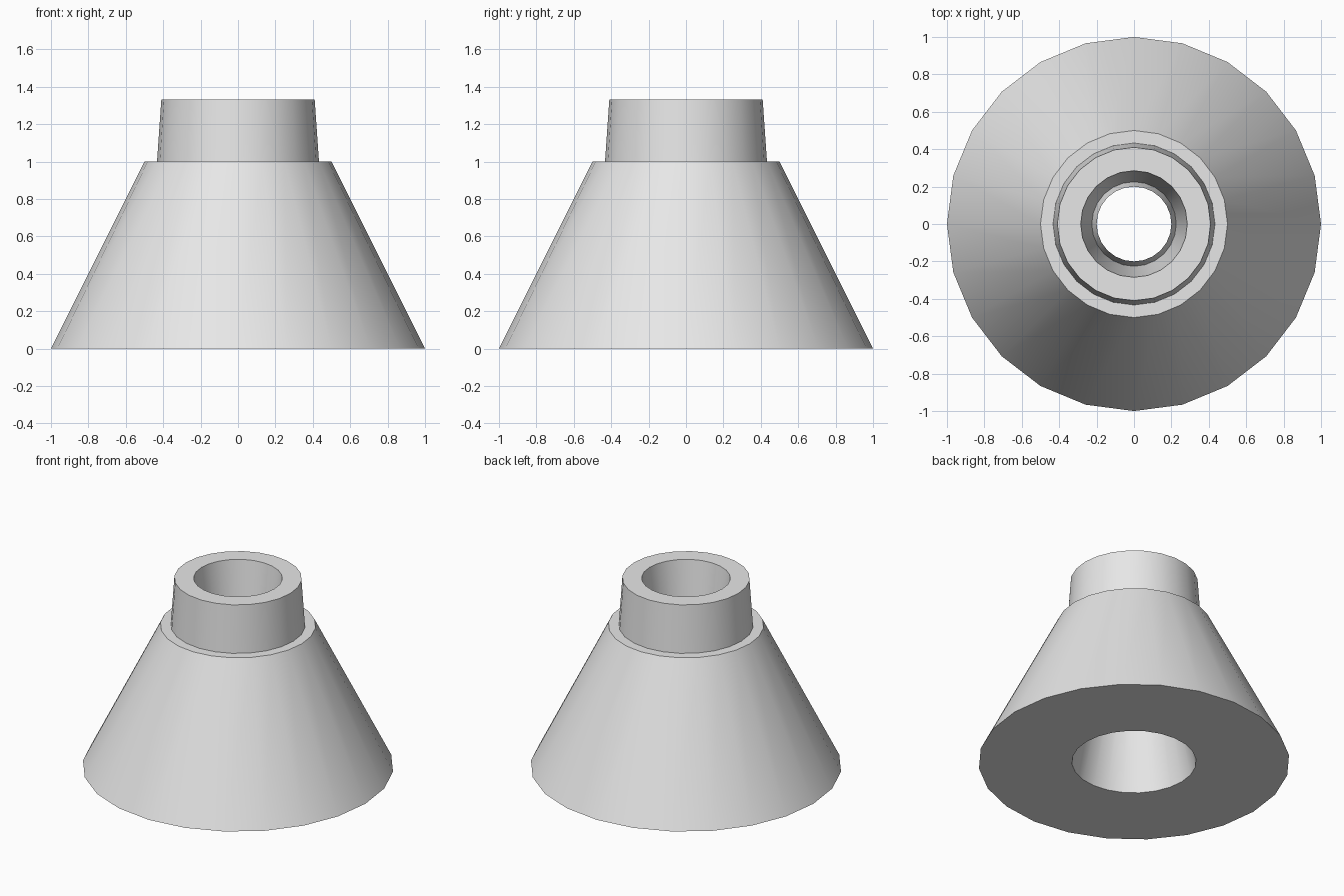
import bpy
import bmesh
from math import cos, sin, tau, radians

SIDES = 24

cube = bpy.data.objects.get("Cube")
if cube:
    bpy.data.objects.remove(cube, do_unlink=True)

# Plain grey material
grey = bpy.data.materials.new("light_grey")
grey.use_nodes = True
colour = (0.8, 0.8, 0.8, 1)
grey.diffuse_color = colour
grey.node_tree.nodes["Principled BSDF"].inputs["Base Color"].default_value = colour


def lathe(name, profile):
    """Spin an open (radius, height) profile around the z axis."""
    bm = bmesh.new()
    rings = []
    for radius, z in profile:
        ring = []
        for i in range(SIDES):
            a = tau * i / SIDES
            ring.append(bm.verts.new((radius * cos(a), radius * sin(a), z)))
        rings.append(ring)
    for low, high in zip(rings, rings[1:]):
        for i in range(SIDES):
            j = (i + 1) % SIDES
            bm.faces.new((low[i], low[j], high[j], high[i]))
    mesh = bpy.data.meshes.new(name)
    bm.to_mesh(mesh)
    bm.free()
    mesh.materials.append(grey)
    obj = bpy.data.objects.new(name, mesh)
    bpy.context.collection.objects.link(obj)
    bpy.ops.object.select_all(action="DESELECT")
    obj.select_set(True)
    bpy.context.view_layer.objects.active = obj
    bpy.ops.object.shade_smooth_by_angle(angle=radians(30))
    return obj


# Wide body: tapered bore, flat base, sloping wall and top shoulder
lathe("cone_body", [(0.2, 1), (0.4, 0), (1, 0), (0.5, 1), (0.433, 1)])

# Neck: slightly tapered wall, flat rim and a funnel running down into the bore
lathe("neck", [(0.433, 1), (0.41, 1.333), (0.285, 1.333), (0.2, 0.667)])
